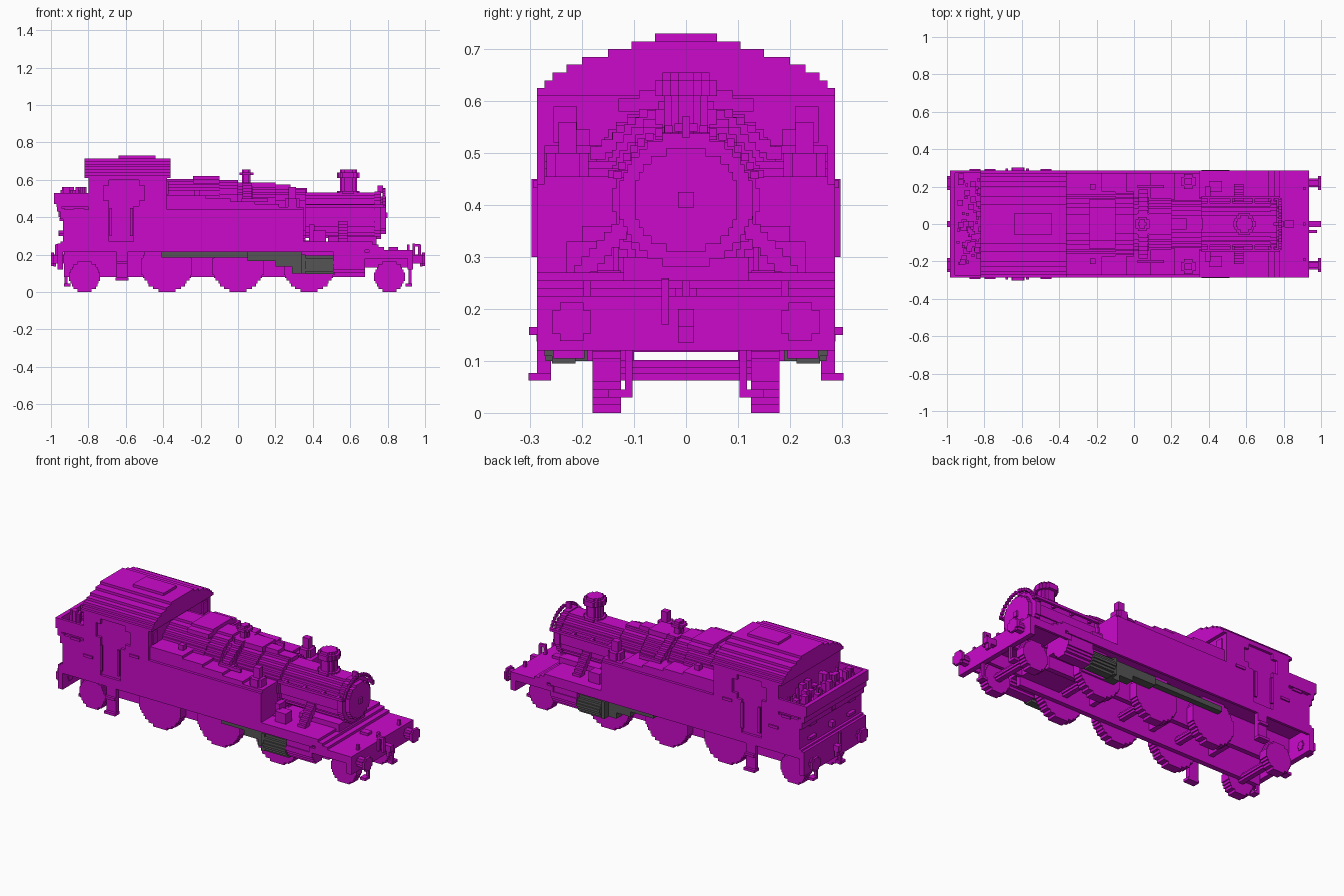
import bpy, bmesh, math, random
from mathutils import Matrix, Vector

default_cube = bpy.data.objects.get("Cube")
if default_cube:
    bpy.data.objects.remove(default_cube)

BLOCK = .015            # height of one step
SIDE = .287             # half width of the body
INNER = SIDE - BLOCK
FULL = (-SIDE, SIDE)
SKIN = (INNER, SIDE)
DECK = .27              # top of the running plate
UNDER = DECK - BLOCK
BOILER_Z = .41
CAB_BACK, CAB_FRONT, TANK_FRONT = -.8, -.38, .35
EAVES = .61
random.seed(4)


def material(name, red, green, blue):
    mat = bpy.data.materials.new(name)
    mat.use_nodes = True
    colour = (red, green, blue, 1)
    mat.diffuse_color = colour
    mat.node_tree.nodes["Principled BSDF"].inputs["Base Color"].default_value = colour
    return mat


MAGENTA = material("magenta", .6, .003, .6)
GREY = material("dark grey", .09, .09, .09)


def wide(half):
    return (-half, half)


def around(centre, size=BLOCK):
    return (centre - size / 2, centre + size / 2)


def up(start, size=BLOCK):
    return (start, start + size)


def part(name, *boxes, mat=MAGENTA, mirror=False, turn=False):
    """Join boxes, each given as x, y and z spans; mirror over y or turn to the rear."""
    bm = bmesh.new()
    for spans in boxes:
        low, high = (Vector(ends) for ends in zip(*spans))
        scale = Matrix.Diagonal((high - low).to_4d())
        scale[3][3] = 1
        bmesh.ops.create_cube(bm, size=1, matrix=Matrix.Translation((low + high) / 2) @ scale)
    for wanted, flip in ((mirror, Vector((1, -1, 1))), (turn, Vector((-1, 1, 1)))):
        if not wanted:
            continue
        old = bm.faces[:]
        copy = bmesh.ops.duplicate(bm, geom=bm.verts[:] + bm.edges[:] + old)["geom"]
        bmesh.ops.scale(bm, vec=flip, verts=[g for g in copy if isinstance(g, bmesh.types.BMVert)])
        bmesh.ops.reverse_faces(bm, faces=[g for g in copy if isinstance(g, bmesh.types.BMFace)])
    mesh = bpy.data.meshes.new(name)
    bm.to_mesh(mesh)
    bm.free()
    mesh.materials.append(mat)
    bpy.context.collection.objects.link(bpy.data.objects.new(name, mesh))


def disc(axis, across, upward, radius, span):
    """Stepped round bar along an axis, made of one box per row of blocks."""
    count = max(2, round(2 * radius / BLOCK))
    height = 2 * radius / count
    rows = []
    for i in range(count):
        low = i * height - radius
        half = math.sqrt(radius ** 2 - (low + height / 2) ** 2)
        half = max(1, round(half / BLOCK * 2)) * BLOCK / 2
        row, width = up(upward + low, height), around(across, 2 * half)
        rows.append({"x": (span, width, row), "y": (width, span, row), "z": (width, row, span)}[axis])
    return rows


def stairs(count, start, end, size):
    """Row of small boxes climbing from start to end."""
    spots = [Vector(start).lerp(Vector(end), i / (count - 1)) for i in range(count)]
    return [tuple(around(c, s) for c, s in zip(spot, size)) for spot in spots]


# Frames, running plate and beams
part("main_frame", ((-.93, .68), (.1, .13), (.08, UNDER)), mirror=True)
part("frame_stretchers", *[(around(x, .03), wide(.1), (.13, UNDER)) for x in (-.6, -.2, .2, .66)])
part("running_plate", ((-.95, .68), FULL, (UNDER, DECK)))
part("valance", ((-.95, .68), SKIN, (.215, UNDER)), mirror=True)
part("front_ramp", *[(up(.62 + 2 * i * BLOCK, .1), FULL, up(UNDER - i * BLOCK)) for i in range(4)])
part("front_plate", ((.7, .93), FULL, (.205, .225)))
part("front_valance", ((.66, .93), SKIN, (.18, .21)), mirror=True)
part("front_frame", ((.66, .92), (.09, .11), (.13, .21)), mirror=True)
part("front_beam", (around(.92, .03), FULL, (.12, .225)))
part("rear_beam", (around(-.95, .03), FULL, (.12, .26)))

# Wheels, each standing on the ground
for name, centres, radius in (("driving", (-.38, 0, .38), .137), ("carrying", (-.82, .81), .082)):
    for x in centres:
        part(f"{name}_wheels", *disc("y", x, radius, radius, (.125, .18)), mirror=True)
        part(f"{name}_axle", *disc("y", x, radius, .02, wide(.13)))

# Cylinders and motion
part("cylinder", *disc("x", .225, .165, .06, (.51, .68)),
     ((.51, .68), (.13, .28), (.15, UNDER)), ((.34, .51), (.13, .19), (.1, UNDER)), mirror=True)
part("cylinder_block", ((.42, .66), wide(.13), (.13, UNDER)))
part("cylinder_head", *disc("x", .235, .145, .05, (.36, .51)),
     (around(TANK_FRONT, .02), (.18, .27), (.1, .2)), mat=GREY, mirror=True)
part("connecting_rod", ((-.41, .1), (.18, .215), (.185, .215)), mat=GREY, mirror=True)
part("slide_bars", *[((start, .34), (.18, .23), (bottom, .215))
                     for start, bottom in ((.05, .165), (.2, .135), (.29, .1))], mat=GREY, mirror=True)

# Side tanks, their tops stepping down towards the front
part("side_tank", ((CAB_FRONT, TANK_FRONT), (.13, SIDE), (DECK, .44)),
     *[((CAB_FRONT, TANK_FRONT - i * .13), (.13, INNER), up(.44 + i * BLOCK)) for i in range(5)],
     mirror=True)
part("tank_filler", *disc("z", .29, .228, .04, (.45, .5)),
     (around(.29, .04), around(.228, .035), (.5, .56)), mirror=True)
part("tank_vent", (around(-.22, .03), around(.2, .03), (.5, .545)),
     (around(.09, .14), around(.2), (.48, .5)), mirror=True)

# Boiler, firebox and smokebox
part("firebox", *disc("x", 0, BOILER_Z, .195, (CAB_FRONT, -.1)))
part("firebox_crown", *[((-.24, -.1), wide(half), (.58, top)) for half, top in ((.13, .605), (.09, .62))])
edges = (-.1, 0, .08, .2, .36)
for start, end, radius in zip(edges, edges[1:], (.19, .17, .155, .14)):
    part("boiler_ring", *disc("x", 0, BOILER_Z, radius, (start, end)))
for name, radius, start, end in (("smokebox", .122, TANK_FRONT, .75), ("smokebox_rim", .128, .73, .765),
                                 ("smokebox_door", .1, .76, .79)):
    part(name, *disc("x", 0, BOILER_Z, radius, (start, end)))
part("door_handle", (up(.79, .01), around(0, .03), around(BOILER_Z, .03)))
part("smokebox_saddle", ((.48, .74), wide(.12), (.2, .3)))
part("boiler_handrail", ((.36, .78), around(.143), around(.46)),
     *[(around(x), (.1, .143), around(.46)) for x in (.4, .52, .64, .74)], mirror=True)
rail_angles = [math.radians(angle) for angle in range(20, 90, 8)]
part("front_handrail", *[(around(.78), around(.14 * math.cos(a)), around(BOILER_Z + .14 * math.sin(a)))
                         for a in rail_angles], mirror=True)
part("smokebox_lamp_iron", (around(.76, .03), around(0), (.53, .57)))
chimney = []
for radius, bottom, top in ((.042, .52, .62), (.06, .525, .54), (.06, .61, .64), (.045, .64, .655)):
    chimney += disc("z", .59, 0, radius, (bottom, top))
part("chimney", *chimney)
valve = []
for radius, bottom, top in ((.06, .56, .585), (.024, .57, .655), (.038, .625, .64)):
    valve += disc("z", .045, 0, radius, (bottom, top))
part("safety_valve", *valve)
part("feed_pipe", *[((start, start + .12), wide(half), around(height, .03))
                    for start, half, height in ((.08, .06, .57), (.16, .03, .56), (.25, .03, .54))])
part("feed_branch", *stairs(6, (.05, .06, .57), (.05, .17, .5), (.05, .03, .025)), mirror=True)
part("steam_pipe", *stairs(8, (.56, .1, .38), (.56, .2, DECK), (.05, .03, .03)), mirror=True)
part("lubricator", ((.4, .47), (.17, .23), (DECK, .33)), ((.38, .41), (.14, .2), (DECK, .36)), mirror=True)

# Cab with recessed windows, each corner filled by one block
sill, head, window_back, window_front = .46, .6, -.72, -.5
part("cab_body", ((CAB_BACK, CAB_FRONT), wide(INNER), (UNDER, EAVES)))
part("cab_side",
     ((CAB_BACK, window_back), SKIN, (sill, EAVES)), ((window_front, CAB_FRONT), SKIN, (sill, EAVES)),
     ((window_back, window_front), SKIN, (head, EAVES)),
     ((CAB_BACK, -.69), SKIN, (DECK, sill)), ((-.56, CAB_FRONT), SKIN, (DECK, sill)),
     *[(up(x, 2 * BLOCK), SKIN, up(z, 2 * BLOCK))
       for x in (window_back, window_front - 2 * BLOCK) for z in (sill, head - 2 * BLOCK)], mirror=True)
part("door_rails", *[(around(x), up(SIDE, .01), (.3, .45)) for x in (-.68, -.57)], mirror=True)
half_widths = (SIDE, INNER, .257, .23, .2, .15, .105)
part("cab_roof", *[((-.82, -.36), wide(half), up(EAVES + i * BLOCK)) for i, half in enumerate(half_widths)])
part("roof_vent", ((-.64, -.44), wide(.06), (.71, .73)))
part("cab_front_window", (up(CAB_FRONT, .008), (.21, .255), (.52, .59)), mirror=True)
part("cab_step", (around(-.62, .07), (.26, .303), up(.062)), (around(-.62, .06), (.26, SIDE), (.07, UNDER)),
     (around(-.62, .06), up(SIDE), up(.15)), mirror=True)

# Bunker with flared rim and coal
part("bunker", ((-.935, CAB_BACK), FULL, (UNDER, .44)), ((-.95, CAB_BACK), wide(INNER), (.43, .46)),
     ((-.97, CAB_BACK), wide(INNER), (.455, .49)))
part("bunker_flare", *stairs(3, (-.94, 0, .42), (-.97, 0, .5), (.025, 2 * SIDE, .06)))
part("bunker_rim", ((-.97, CAB_BACK), SKIN, (.455, .53)), mirror=True)
coal = []
for lump in range(60):
    x, y = random.uniform(-.95, -.83), random.uniform(-.25, .25)
    size = BLOCK * random.choice((1, 2))
    coal.append((up(x, size), up(y, size), (.48, .5 + BLOCK * random.randint(0, 4))))
part("coal", *coal)
part("side_handles", *[(around(x, .06), up(SIDE, .007), around(z))
                       for x, z in ((-.85, .44), (-.77, .36), (-.47, .44))], mirror=True)
part("bunker_steps", *[(around(-.945, .02), (.15, .21), up(z)) for z in (.3, .38)], mirror=True)
part("rear_lamp_irons", *[(around(-.945, .03), around(0, .03), up(z, .03)) for z in (.3, .4)])

# Buffers, couplings, hoses and rail guards, the same at both ends
part("buffers", *disc("x", .22, .175, .037, (.985, 1)), *disc("x", .22, .175, .024, (.93, .99)),
     mirror=True, turn=True)
part("couplings", ((.93, 1), wide(BLOCK), (.165, .2)), (around(.98), wide(BLOCK), (.135, .17)), turn=True)
part("brake_hoses", *[(x, around(-.04), z) for x, z in
                      ((around(.94), (.17, .26)), ((.94, .975), around(.25)), (around(.97), (.17, .25)))],
     turn=True)
part("rail_guards", (around(.92), around(.11), (.03, .13)), ((.895, .93), (.105, .15), up(.03)),
     mirror=True, turn=True)
part("front_lamp_irons", *[(around(.91), around(y), (.22, UNDER)) for y in (-.19, 0, .19)],
     (around(.83, .05), around(0, .04), (.22, .24)))
